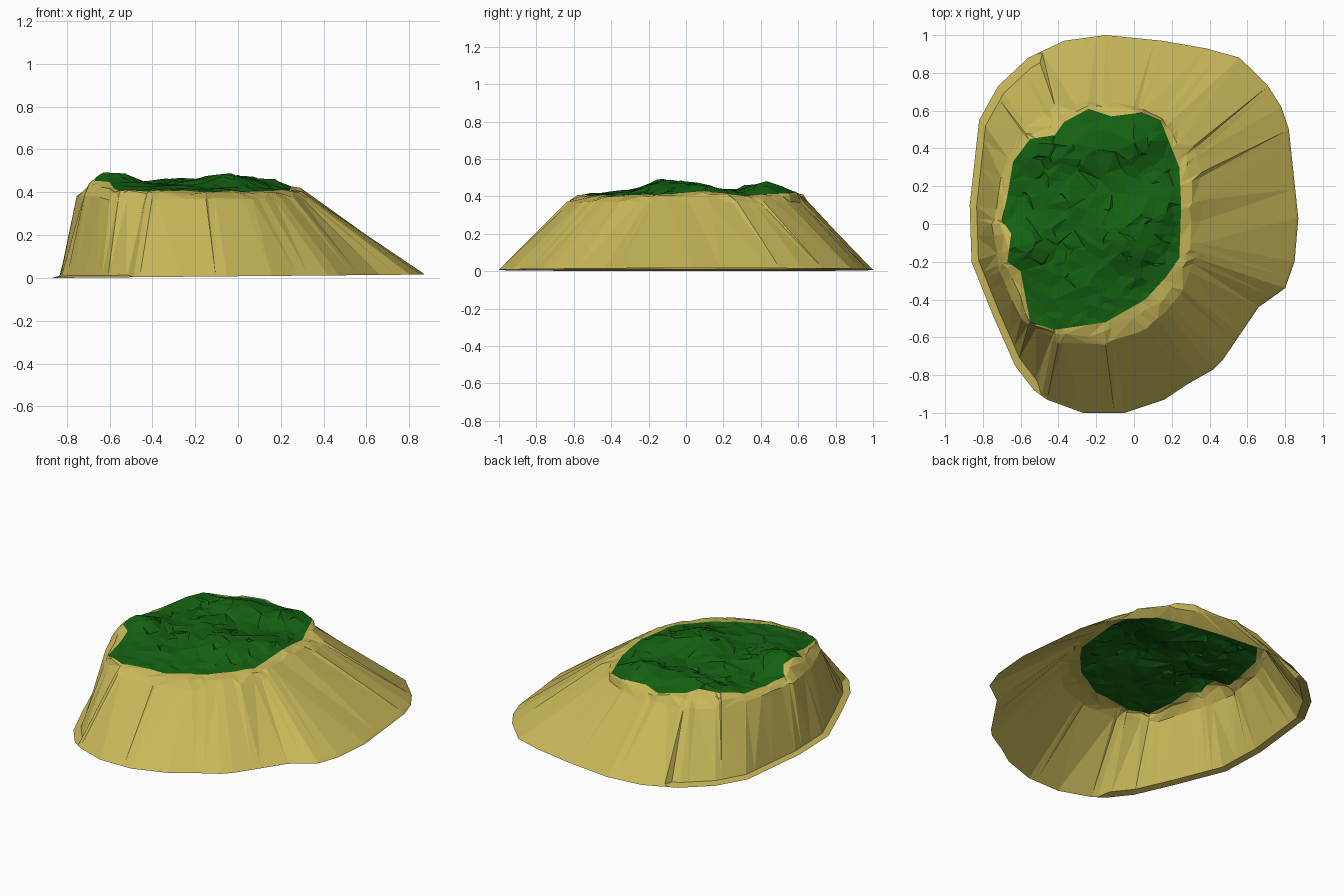
import bpy, math, random
from mathutils import Vector, noise
from mathutils.geometry import delaunay_2d_cdt

if "Cube" in bpy.data.objects:
    bpy.data.objects.remove(bpy.data.objects["Cube"])

random.seed(4)
CX = -0.2  # centre of the plateau, used as the polar origin

# Outlines seen from above, counter-clockwise
BASE = [(.87, .03), (.82, .5), (.78, .62), (.71, .73), (.56, .88), (.38, .93), (.15, .97),
        (-.15, 1), (-.37, .97), (-.56, .88), (-.72, .73), (-.82, .55), (-.87, .1), (-.86, -.2),
        (-.74, -.5), (-.63, -.75), (-.53, -.88), (-.46, -.93), (-.27, -1), (-.05, -1),
        (.16, -.93), (.28, -.85), (.42, -.77), (.47, -.72), (.66, -.44), (.8, -.34), (.85, -.2)]
RIM = [(.37, .1), (.36, .25), (.32, .4), (.2, .55), (0, .63), (-.2, .65), (-.42, .63), (-.6, .5),
       (-.71, .25), (-.75, 0), (-.71, -.25), (-.6, -.5), (-.4, -.63), (-.15, -.64), (.07, -.56),
       (.25, -.38), (.34, -.15)]
GRASS = [(.25, .1), (.24, .3), (.2, .4), (.14, .55), (.04, .59), (-.12, .57), (-.24, .61),
         (-.37, .54), (-.42, .47), (-.55, .45), (-.64, .33), (-.67, .15), (-.7, .02), (-.65, -.05),
         (-.67, -.2), (-.6, -.25), (-.55, -.52), (-.42, -.56), (-.15, -.52), (.06, -.4),
         (.17, -.28), (.24, -.18)]
# Hills on the plateau: x, y, height, spread
HILLS = [(-.59, -.12, .09, .13), (-.27, .42, .07, .13), (0, .43, .075, .13), (-.05, -.08, .08, .18),
         (-.52, .4, .04, .13), (.13, .1, .05, .13), (-.38, -.3, .03, .2), (-.3, .1, .04, .2)]


def angle(p):
    return math.atan2(p[1], p[0] - CX) % math.tau


def radius(outline, a):
    """Distance from the centre to the outline along angle a."""
    d = (math.cos(a), math.sin(a))
    for p, q in zip(outline, outline[1:] + outline[:1]):
        span = (angle(q) - angle(p)) % math.tau
        if span < math.pi and (a - angle(p)) % math.tau <= span + 1e-6:
            ex, ey = q[0] - p[0], q[1] - p[1]
            den = d[0] * ey - d[1] * ex
            if abs(den) > 1e-9:
                return ((p[0] - CX) * ey - p[1] * ex) / den
    return 0.5


def polar(a, r):
    return CX + r * math.cos(a), r * math.sin(a)


def height(x, y):
    z = .403 + sum(h * math.exp(-((x - u) ** 2 + (y - v) ** 2) / s ** 2) for u, v, h, s in HILLS)
    return min(z, .497) + .01 * noise.noise(Vector((x * 11, y * 11, 3)))


def make(name, verts, faces, color):
    me = bpy.data.meshes.new(name)
    me.from_pydata(verts, [], faces)
    me.update()
    ob = bpy.data.objects.new(name, me)
    bpy.context.collection.objects.link(ob)
    mat = bpy.data.materials.new(name)
    mat.diffuse_color = (*color, 1)
    mat.use_nodes = True
    mat.node_tree.nodes["Principled BSDF"].inputs["Base Color"].default_value = mat.diffuse_color
    me.materials.append(mat)


# Shared angles: every corner of the three outlines
angles = []
for a in sorted(angle(p) for p in BASE + RIM + GRASS):
    if not angles or a - angles[-1] > .012:
        angles.append(a)
n = len(angles)

# Sand: foot, lip, rim, crumbly shoulder and grass edge rings
rings = [[] for _ in range(5)]
for a in angles:
    rb, rr, rg = (radius(o, a) for o in (BASE, RIM, GRASS))
    x, y = polar(a, rb)
    foot_z = .008 + .008 * x / .87
    rings[0].append((x, y, max(0, foot_z)))
    x1, y1 = polar(a, rb * (.945 if x < -.5 else .99))
    rings[1].append((x1, y1, foot_z + .01))
    rr *= random.uniform(.982, 1.008)
    x2, y2 = polar(a, rr)
    rings[2].append((x2, y2, .368 + random.uniform(-.005, .008) + (.012 if x2 < -.6 else 0)))
    x4, y4 = polar(a, rg)
    z4 = height(x4, y4)
    t = random.uniform(.35, .65)
    x3, y3 = polar(a, rr + (rg - rr) * t)
    rings[3].append((x3, y3, .375 + (z4 - .375) * min(1, t + .2) + random.uniform(-.006, .006)))
    rings[4].append((x4, y4, z4))
verts = [v for ring in rings for v in ring]
faces = []
for k in range(4):
    for i in range(n):
        j = (i + 1) % n
        a, b, c, d = k * n + i, k * n + j, k * n + n + j, k * n + n + i
        faces += [(a, b, c), (a, c, d)] if random.random() < .5 else [(a, b, d), (b, c, d)]
make("sand_slope", verts, faces, (.58, .48, .1))

# Grass: irregular triangulated plateau inside the grass edge
pts = [Vector(v[:2]) for v in rings[4]]
for _ in range(330):
    a = random.uniform(0, math.tau)
    pts.append(Vector(polar(a, radius(GRASS, a) * .95 * math.sqrt(random.random()))))
co, _, tris, *_ = delaunay_2d_cdt(pts, [], [list(range(n))], 1, 1e-5)
edge = {(round(v[0], 4), round(v[1], 4)) for v in rings[4]}
gverts = []
for p in co:
    on_edge = (round(p.x, 4), round(p.y, 4)) in edge
    gverts.append((p.x, p.y, height(p.x, p.y) + (0 if on_edge else random.uniform(-.01, .006))))
make("grass_top", gverts, [list(t) for t in tris], (.007, .12, .006))
